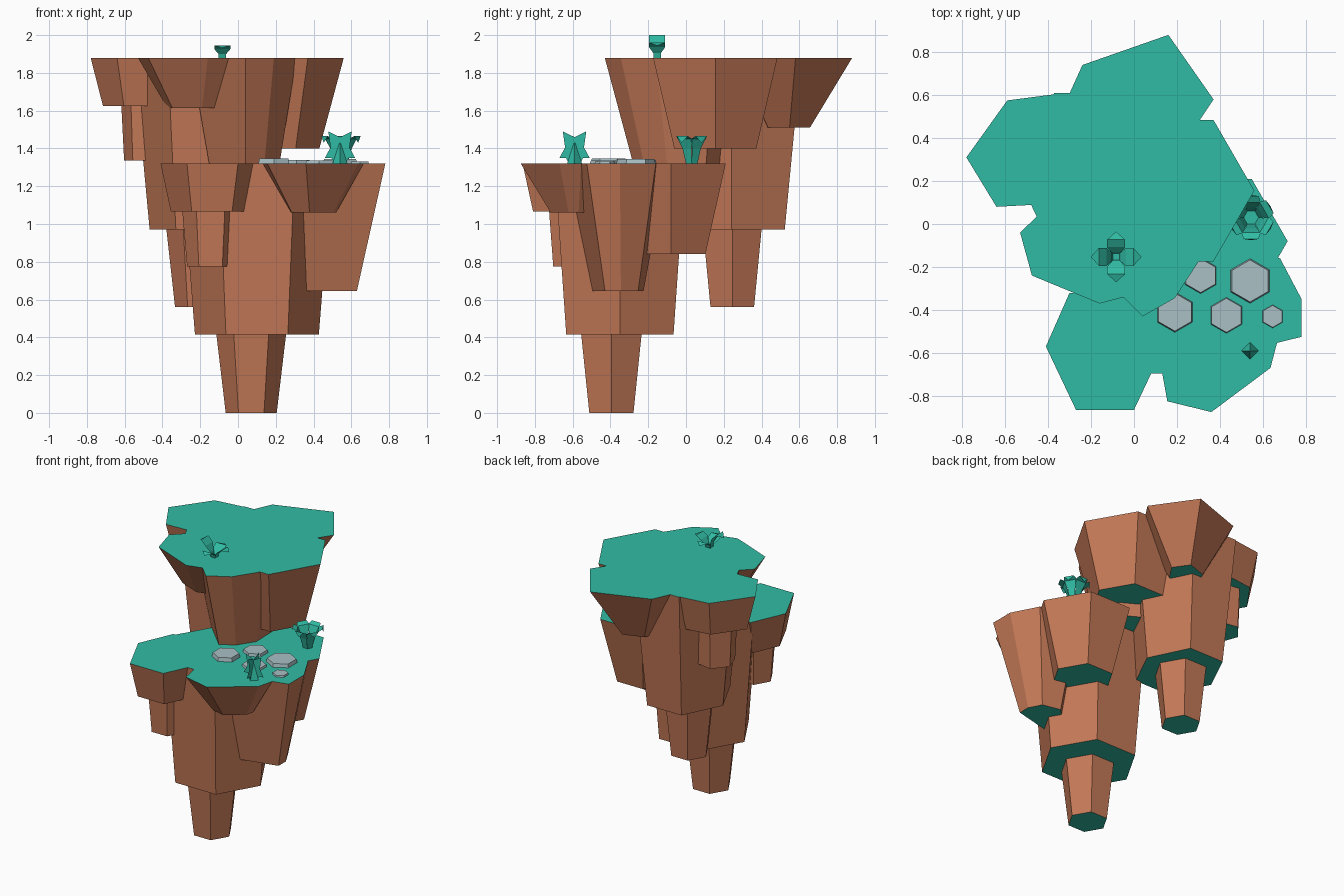
import bpy, bmesh
from math import cos, sin, pi, radians

if "Cube" in bpy.data.objects:
    bpy.data.objects.remove(bpy.data.objects["Cube"])


def material(name, rgb):
    m = bpy.data.materials.new(name)
    m.diffuse_color = (*rgb, 1)
    m.use_nodes = True
    m.node_tree.nodes["Principled BSDF"].inputs["Base Color"].default_value = m.diffuse_color
    return m


ROCK = material("rock", (0.55, 0.19, 0.095))
GRASS = material("grass", (0.03, 0.50, 0.37))
STONE = material("stone", (0.40, 0.53, 0.56))


def finish(name, bm, mats, recalc=True):
    if recalc:
        bmesh.ops.recalc_face_normals(bm, faces=bm.faces)
    me = bpy.data.meshes.new(name)
    bm.to_mesh(me)
    bm.free()
    for m in mats:
        me.materials.append(m)
    ob = bpy.data.objects.new(name, me)
    bpy.context.collection.objects.link(ob)
    return ob


def ring(cx, cy, rx, ry=None, rot=0, n=6):
    ry = ry or rx
    return [(cx + rx * cos(radians(rot) + 2 * pi * i / n),
             cy + ry * sin(radians(rot) + 2 * pi * i / n)) for i in range(n)]


def column(name, pts, centre, taper, top, bottom, side=ROCK, cap=GRASS):
    """Tapered prism: outline at the top, shrunk about the centre at the bottom."""
    cx, cy = centre
    bm = bmesh.new()
    up = [bm.verts.new((x, y, top)) for x, y in pts]
    lo = [bm.verts.new((cx + (x - cx) * taper, cy + (y - cy) * taper, bottom)) for x, y in pts]
    bm.faces.new(up).material_index = 1
    bm.faces.new(lo[::-1]).material_index = 1
    for i in range(len(pts)):
        j = (i + 1) % len(pts)
        bm.faces.new((up[i], lo[i], lo[j], up[j]))
    return finish(name, bm, [side, cap])


UP, LOW = 1.88, 1.32

# Upper plateau columns
column("upper_main_column", ring(-.19, .24, .363, .427), (-.19, .24), .765, UP, .97)
column("upper_stem", ring(-.2, .245, .18), (-.2, .245), .74, .98, .56)
column("upper_back_column",
       [(.37, .58), (.16, .88), (-.24, .74), (-.34, .52), (-.15, .24), (.16, .265)],
       (0, .53), .36, UP, 1.51)
column("upper_right_column", ring(.18, .155, .38), (.18, .155), .66, UP, 1.40)
column("upper_front_column",
       [(.04, -.43), (.19, -.345), (.31, -.16), (.3, .15), (.04, .3), (-.2, .15), (-.25, -.14)],
       (.04, .02), .66, UP, 1.31)
column("upper_front_left_column",
       [(-.53, -.04), (-.475, -.24), (-.16, -.37), (.03, -.32), (.1, -.02), (-.24, .24)],
       (-.22, -.05), .5, UP, 1.615)
column("upper_left_column",
       [(-.78, .31), (-.64, .08), (-.36, .095), (-.2, .33), (-.36, .605), (-.59, .575)],
       (-.47, .33), .79, UP, 1.625)
column("upper_left_stem", ring(-.47, .33, .15, rot=170), (-.47, .33), .9, 1.63, 1.335)

# Lower plateau columns
column("lower_main_column", ring(.1, -.35, .4), (.1, -.35), .82, LOW, .415)
column("lower_stem", ring(.07, -.395, .185), (.07, -.395), .73, .42, 0)
column("lower_left_column",
       [(-.41, -.57), (-.27, -.865), (0, -.865), (.125, -.6), (0, -.36), (-.30, -.32)],
       (-.15, -.6), .79, LOW, 1.065)
column("lower_left_stem", ring(-.145, -.595, .15), (-.145, -.595), .83, 1.07, .775)
column("lower_front_column",
       [(.125, -.66), (.155, -.825), (.36, -.875), (.635, -.67), (.665, -.555),
        (.58, -.36), (.28, -.32)],
       (.395, -.58), .46, LOW, 1.06)
column("lower_right_column",
       [(.78, -.525), (.78, -.35), (.68, -.16), (.4, -.1), (.2, -.3), (.23, -.66)],
       (.49, -.34), .48, LOW, .645)
column("lower_back_column", ring(.38, -.08, .335), (.38, -.08), .63, LOW, .84)

# Stepping stones
for i, (x, y, r, h) in enumerate([(.54, -.265, .105, .025), (.31, -.24, .085, .02),
                                  (.19, -.41, .095, .028), (.43, -.425, .085, .015),
                                  (.645, -.43, .055, .012)]):
    column(f"stepping_stone_{i + 1}", ring(x, y, r * .93, rot=30), (x, y), 1.075,
           LOW + h, LOW - .005, STONE, STONE)


def leaf_plant(name, origin, leaves, rot=0):
    """Rosette of bent leaves; each leaf is a list of (reach, height, half width)."""
    ox, oy, oz = origin
    bm = bmesh.new()
    for k, prof in enumerate(leaves):
        a = radians(rot) + 2 * pi * k / len(leaves)
        prev = None
        for r, z, w in prof:
            pair = [bm.verts.new((ox + r * cos(a) - s * w * sin(a),
                                  oy + r * sin(a) + s * w * cos(a), oz + z))
                    for s in ((-1, 1) if w else (0,))]
            if prev:
                bm.faces.new([prev[0], *pair, prev[1]])
            prev = pair
    return finish(name, bm, [GRASS], recalc=False)


# Four-leaf plant on the upper plateau
def bent(h):
    return [(.015, 0, .02), (.02, h * .3, .02), (.045, h * .7, .042),
            (.08, h, .042), (.118, h * .8, 0)]


leaf_plant("upper_plant", (-.083, -.153, UP), [bent(.08), bent(.065), bent(.12), bent(.065)])

# Six-leaf plant at the right edge
six = [(.03, 0, .018), (.05, .08, .027), (.07, .13, .045), (.1, .145, .035), (.105, .11, 0)]
leaf_plant("edge_plant", (.545, .03, LOW), [six] * 6, rot=30)

# Spiky plant: crossed upright blades around a small spike
bm = bmesh.new()
blade = [(.03, 0), (.045, .03), (.08, .03), (.05, .085), (.062, .17), (0, .14)]
outline = blade + [(-x, z) for x, z in blade[-2::-1]]
for dx, dy in ((1, 0), (0, 1)):
    bm.faces.new([bm.verts.new((.54 + x * dx, -.59 + x * dy, LOW + z)) for x, z in outline])
finish("spiky_plant_blades", bm, [GRASS], recalc=False)
column("spiky_plant_core", ring(.54, -.59, .003, n=4), (.54, -.59), 13, LOW + .11, LOW, GRASS, GRASS)
